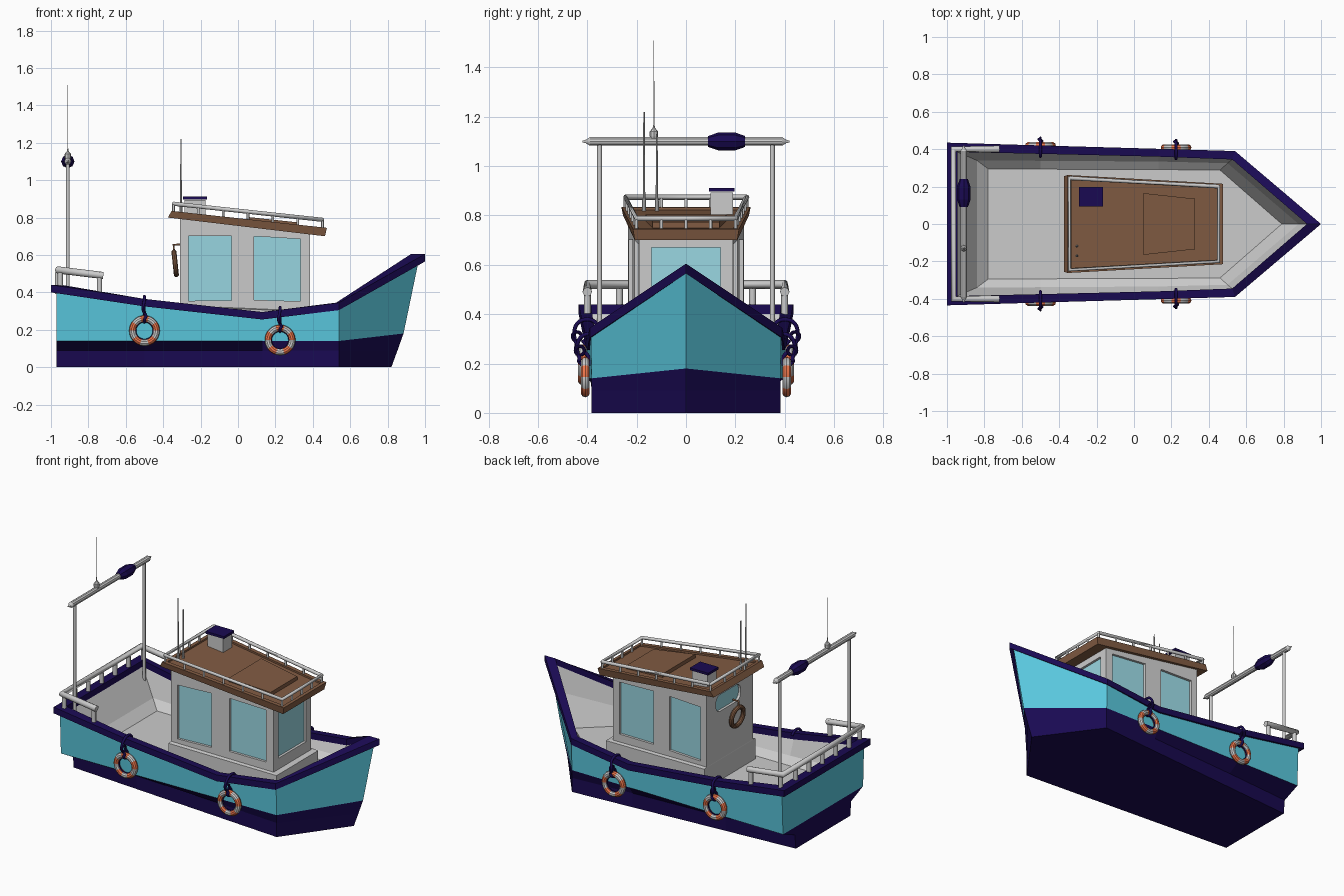
import bpy, bmesh, math
from mathutils import Vector

if "Cube" in bpy.data.objects:
    bpy.data.objects.remove(bpy.data.objects["Cube"])


def material(name, rgb):
    m = bpy.data.materials.new(name)
    m.diffuse_color = (*rgb, 1)
    m.use_nodes = True
    m.node_tree.nodes["Principled BSDF"].inputs["Base Color"].default_value = m.diffuse_color
    return m


NAVY = material("navy", (0.01, 0.003, 0.085))
CYAN = material("cyan", (0.1, 0.57, 0.72))
BROWN = material("brown", (0.22, 0.105, 0.055))
GLASS = material("glass", (0.32, 0.68, 0.76))
ORANGE = material("orange", (0.85, 0.18, 0.07))
WHITE = material("white", (0.75, 0.75, 0.75))
GREY = material("grey", (0.52, 0.52, 0.52))


def loft(name, loops, mats, bands=None, caps=True):
    """Skin a list of closed loops; bands gives the material slot per band."""
    bm = bmesh.new()
    rings = [[bm.verts.new(p) for p in loop] for loop in loops]
    n = len(loops[0])
    for i, (a, b) in enumerate(zip(rings, rings[1:])):
        for j in range(n):
            k = (j + 1) % n
            f = bm.faces.new((a[j], a[k], b[k], b[j]))
            f.material_index = bands[i] if bands else 0
    if caps:
        bm.faces.new(rings[0])
        bm.faces.new(rings[-1])
    bmesh.ops.remove_doubles(bm, verts=bm.verts, dist=1e-5)
    bmesh.ops.recalc_face_normals(bm, faces=bm.faces)
    me = bpy.data.meshes.new(name)
    bm.to_mesh(me)
    bm.free()
    for m in mats:
        me.materials.append(m)
    ob = bpy.data.objects.new(name, me)
    bpy.context.collection.objects.link(ob)
    return ob


def lathe(name, profile, origin, axis, mat=GREY, n=10):
    """Turn (distance, radius) pairs around the y or z axis."""
    o, loops = Vector(origin), []
    for t, r in profile:
        ring = []
        for k in range(n):
            c, s = r * math.cos(2 * math.pi * k / n), r * math.sin(2 * math.pi * k / n)
            ring.append(o + Vector((c, t, s) if axis == 'y' else (c, s, t)))
        loops.append(ring)
    return loft(name, loops, [mat])


def tube(name, pts, r, mat=GREY, smooth_path=False):
    cu = bpy.data.curves.new(name, 'CURVE')
    cu.dimensions = '3D'
    cu.bevel_depth, cu.bevel_resolution, cu.use_fill_caps = r, 2, True
    sp = cu.splines.new('NURBS' if smooth_path else 'POLY')
    sp.points.add(len(pts) - 1)
    for p, co in zip(sp.points, pts):
        p.co = (*co, 1)
    if smooth_path:
        sp.order_u, sp.use_endpoint_u = 3, True
    cu.materials.append(mat)
    ob = bpy.data.objects.new(name, cu)
    bpy.context.collection.objects.link(ob)


def rect(x0, x1, y0, y1, z0, z1):
    """Tapered, sloping rectangle: half widths and heights aft and forward."""
    return [(x0, y0, z0), (x1, y1, z1), (x1, -y1, z1), (x0, -y0, z0)]


def outline(xs, ys, zs):
    """Hull outline from stern to bow, mirrored; last station is the stem."""
    half = [(xs[0], 0, zs[0])] + list(zip(xs, ys, zs))
    return half + [(x, -y, z) for x, y, z in reversed(half[1:-1])]


# Hull, gunwale and deck as one closed skin
mid = [-0.97, -0.5, 0.13, 0.54]
low = [0.275, 0.308, 0.353, 0.382, 0]
gun_top = [0.44, 0.365, 0.295, 0.345, 0.605]
gun_bot = [z - 0.04 for z in gun_top]
out_x, out_y = [-1, -0.5, 0.13, 0.54, 1], [0.435, 0.42, 0.402, 0.39, 0]
in_x, in_y = [-0.945, -0.5, 0.13, 0.525, 0.925], [0.385, 0.375, 0.36, 0.345, 0]
deck_x, deck_y = [-0.78, -0.5, 0.13, 0.46, 0.79], [0.295, 0.293, 0.291, 0.288, 0]
hull = [
    outline(mid + [0.82], [0] * 5, [0] * 5),
    outline(mid + [0.82], low, [0] * 5),
    outline(mid + [0.853], [y + 0.01 for y in low[:2]] + low[2:], [0.09] * 5),
    outline(mid + [0.885], [0.405, 0.4, 0.388, 0.383, 0], [0.14] * 4 + [0.18]),
    outline(mid + [0.965], [0.415, 0.405, 0.39, 0.385, 0], gun_bot),
    outline(out_x, out_y, gun_bot),
    outline(out_x, out_y, gun_top),
    outline(in_x, in_y, gun_top),
    outline(in_x, in_y, gun_bot),
    outline([-0.84, -0.5, 0.13, 0.5, 0.88], [0.34, 0.338, 0.334, 0.325, 0],
            [0.245, 0.235, 0.225, 0.235, 0.4]),
    outline(deck_x, deck_y, [0.195] * 5),
    outline(deck_x, [0] * 5, [0.195] * 5),
]
loft("hull", hull, [NAVY, CYAN, GREY], [0, 0, 0, 1, 0, 0, 0, 0, 2, 2, 2], caps=False)

# Cabin with skirt, then the rimmed roof
cabin = loft("cabin", [rect(-0.311, 0.42, 0.258, 0.21, 0.19, 0.19),
                       rect(-0.311, 0.42, 0.258, 0.21, 0.325, 0.295),
                       rect(-0.31, 0.385, 0.235, 0.19, 0.33, 0.3),
                       rect(-0.31, 0.385, 0.235, 0.19, 0.80, 0.72)], [GREY])
loft("roof", [rect(-0.375, 0.465, 0.255, 0.208, 0.80, 0.70),
              rect(-0.355, 0.475, 0.262, 0.215, 0.835, 0.745),
              rect(-0.335, 0.455, 0.235, 0.19, 0.833, 0.747),
              rect(-0.335, 0.455, 0.235, 0.19, 0.822, 0.736)], [BROWN])


def roof_z(x):
    return 0.835 - 0.108 * (x + 0.355)


def roof_y(x):
    return 0.246 - 0.056 * (x + 0.355)


loft("roof_hatch", [rect(0.05, 0.325, 0.165, 0.135, roof_z(0.05) + d, roof_z(0.325) + d)
                    for d in (-0.02, 0.012)], [BROWN])
loft("vent_box", [[(x, y + 0.145, z) for x, y, z in rect(-0.285, -0.175, 0.045, 0.045, h, h)]
                  for h in (0.8, 0.893)], [GREY])
loft("vent_cap", [[(x, y + 0.145, z) for x, y, z in rect(-0.295, -0.165, 0.052, 0.052, h, h)]
                  for h in (0.897, 0.912)], [NAVY])


# Windows: recess cut in the cabin wall with a glass pane set back in it
def window(name, loop, normal):
    n = Vector(normal)
    pts = [Vector(p) for p in loop]
    cutter = loft(name + "_cutter", [[p + n * d for p in pts] for d in (-0.02, 0.03)], [GREY])
    cutter.hide_render = True
    cutter.hide_viewport = True
    cut = cabin.modifiers.new(name, 'BOOLEAN')
    cut.operation, cut.object, cut.solver = 'DIFFERENCE', cutter, 'EXACT'
    loft(name + "_glass", [[p + n * d for p in pts] for d in (-0.025, -0.016)], [GLASS])


def wall_y(x):
    return 0.235 - 0.0647 * (x + 0.31)


for s, side in ((1, "port"), (-1, "starboard")):
    for label, x0, x1, z0, z1, dz in (("aft", -0.265, -0.035, 0.355, 0.70, 0.002),
                                      ("fore", 0.085, 0.335, 0.36, 0.70, -0.015)):
        window(f"{side}_{label}_window",
               [(x0, s * wall_y(x0), z0), (x1, s * wall_y(x1), z0 + dz / 2),
                (x1, s * wall_y(x1), z1 + dz), (x0, s * wall_y(x0), z1)], (0, s, 0))
window("front_window", [(0.385, y, z) for y, z in
                        ((-0.14, 0.37), (0.14, 0.37), (0.14, 0.67), (-0.14, 0.67))], (1, 0, 0))
corners = []
for cy, cz, a0 in ((0.10, 0.70, 0), (-0.07, 0.70, 90), (-0.07, 0.675, 180), (0.10, 0.675, 270)):
    for k in range(4):
        a = math.radians(a0 + 30 * k)
        corners.append((-0.31, cy + 0.04 * math.cos(a), cz + 0.04 * math.sin(a)))
window("rear_window", corners[:-1] + corners[-1:], (-1, 0, 0))

# Roof rail and its posts
xa, xf, up = -0.345, 0.452, 0.04
ring = [(x, y, z + up) for x, y, z in rect(xa, xf, roof_y(xa), roof_y(xf), roof_z(xa), roof_z(xf))]
tube("roof_rail", ring + ring[:2], 0.011)
posts = [(xa + (xf - xa) * i / 6, s * roof_y(xa + (xf - xa) * i / 6)) for i in range(7) for s in (1, -1)]
posts += [(x, y) for x in (xa, xf) for y in (-0.1, 0, 0.1)]
for x, y in posts:
    tube("roof_rail_post", [(x, y, roof_z(x) - 0.015), (x, y, roof_z(x) + up)], 0.007)

# Whip aerials on the roof
for y, top in ((-0.17, 1.22), (-0.118, 1.13)):
    lathe("roof_aerial", [(0.81, 0.008), (0.86, 0.008), (0.87, 0.005), (top, 0.003)],
          (-0.305, y, 0), 'z', GREY, 8)

# Stern arch with float and mast aerial
for s in (1, -1):
    tube("arch_post", [(-0.91, s * 0.35, 0.25), (-0.91, s * 0.35, 1.10)], 0.01)
lathe("arch_crossbar", [(-0.42, 0.003), (-0.405, 0.008), (-0.39, 0.018), (0.39, 0.018),
                        (0.405, 0.008), (0.42, 0.003)], (-0.91, 0, 1.10), 'y')
lathe("arch_float", [(0.09, 0.022), (0.13, 0.036), (0.20, 0.036), (0.24, 0.022)],
      (-0.91, 0, 1.10), 'y', NAVY, 8)
lathe("mast_aerial", [(1.10, 0.01), (1.12, 0.017), (1.14, 0.017), (1.155, 0.005), (1.17, 0.002),
                      (1.51, 0.0007)], (-0.91, -0.13, 0), 'z', GREY, 8)

# Stern rail and balusters
tube("stern_rail", [(-0.72, 0.4, 0.49), (-0.965, 0.4, 0.52), (-0.965, -0.4, 0.52),
                    (-0.72, -0.4, 0.49)], 0.019)
balusters = [(x, s * 0.4) for x in (-0.95, -0.74) for s in (1, -1)]
balusters += [(-0.965, y) for y in (-0.27, -0.135, 0, 0.135, 0.27)]
for x, y in balusters:
    tube("stern_rail_post", [(x, y, 0.39), (x, y, 0.505)], 0.014)


# Ring buoys with coloured stripes
def buoy(name, loc, rot, mats, major=0.064, minor=0.018):
    bpy.ops.mesh.primitive_torus_add(major_segments=40, minor_segments=10, major_radius=major,
                                     minor_radius=minor, location=loc, rotation=rot)
    ob = bpy.context.object
    ob.name = name
    for m in mats:
        ob.data.materials.append(m)
    for p in ob.data.polygons:
        a = math.atan2(p.center.y, p.center.x) % (2 * math.pi)
        p.material_index = int(a / (2 * math.pi) * 10) % len(mats)
    bpy.ops.object.shade_smooth_by_angle()


for s in (1, -1):
    for x, z, gz, gy in ((-0.5, 0.195, 0.365, 0.42), (0.225, 0.145, 0.307, 0.408)):
        y = s * gy
        buoy("side_buoy", (x, y, z), (math.pi / 2, 0, 0), [ORANGE, WHITE])
        buoy("buoy_inner_rope", (x, y, z), (math.pi / 2, 0, 0), [NAVY], 0.05, 0.006)
        # Rope looped over the gunwale and round the ring
        tube("buoy_rope", [(x, s * (gy - 0.06), gz - 0.01), (x, s * (gy - 0.05), gz + 0.012),
                           (x, s * gy, gz + 0.015), (x, s * (gy + 0.03), gz - 0.01),
                           (x - 0.012, s * (gy + 0.035), gz - 0.06),
                           (x + 0.012, s * (gy + 0.02), gz - 0.09),
                           (x, s * (gy + 0.03), z + 0.065), (x, s * gy, z + 0.04),
                           (x, s * (gy - 0.03), z + 0.065), (x, s * gy, z + 0.1)], 0.008, NAVY, True)
        buoy("buoy_knot", (x, s * (gy + 0.022), gz - 0.055), (0, math.pi / 2, 0), [NAVY], 0.018, 0.007)
buoy("cabin_buoy", (-0.336, -0.04, 0.555), (0, math.radians(84), 0), [BROWN], 0.06, 0.014)
tube("cabin_buoy_hook", [(-0.305, -0.04, 0.655), (-0.345, -0.04, 0.655), (-0.34, -0.04, 0.6)], 0.006, BROWN)
